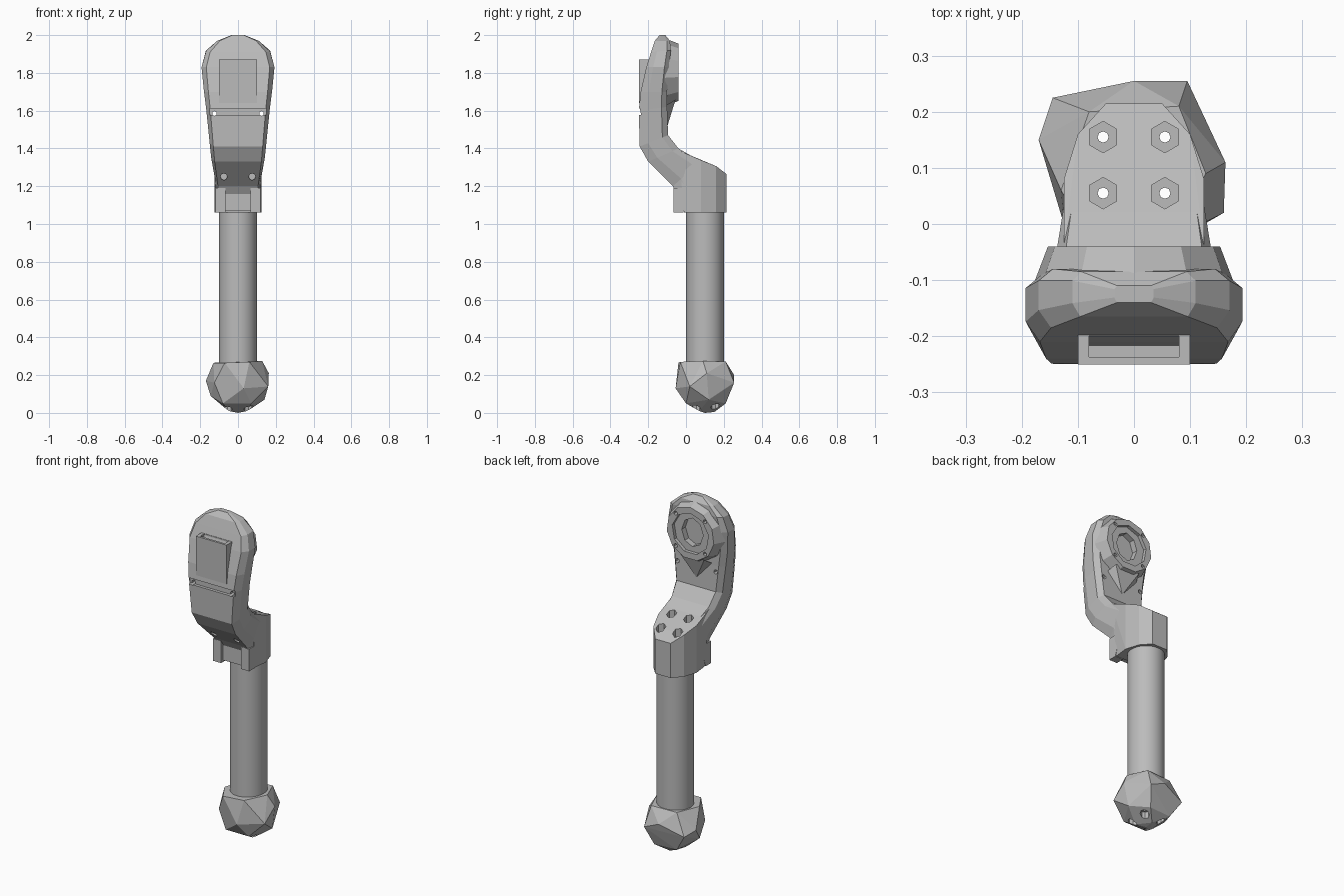
import bpy, bmesh, math
from mathutils import Matrix, Vector

if "Cube" in bpy.data.objects:
    bpy.data.objects.remove(bpy.data.objects["Cube"])

grey = bpy.data.materials.new("plain grey")
grey.use_nodes = True
GREY = (0.5, 0.5, 0.5, 1)
grey.diffuse_color = GREY
grey.node_tree.nodes["Principled BSDF"].inputs["Base Color"].default_value = GREY


def make(name, bm):
    bmesh.ops.recalc_face_normals(bm, faces=bm.faces)
    mesh = bpy.data.meshes.new(name)
    bm.to_mesh(mesh)
    bm.free()
    mesh.materials.append(grey)
    ob = bpy.data.objects.new(name, mesh)
    bpy.context.collection.objects.link(ob)
    return ob


def hull(name, points):
    bm = bmesh.new()
    for p in points:
        bm.verts.new(p)
    res = bmesh.ops.convex_hull(bm, input=bm.verts)
    loose = {v for v in res["geom_interior"] if isinstance(v, bmesh.types.BMVert)}
    bmesh.ops.delete(bm, geom=list(loose), context="VERTS")
    bmesh.ops.dissolve_limit(bm, angle_limit=0.02, verts=bm.verts, edges=bm.edges)
    return make(name, bm)


def box(name, x0, x1, y0, y1, z0, z1):
    return hull(name, [(x, y, z) for x in (x0, x1) for y in (y0, y1) for z in (z0, z1)])


def rod(name, centre, r1, r2, depth, axis="Z", sides=8, stretch=1.0):
    bm = bmesh.new()
    turn = Matrix.Rotation(math.pi / 2, 4, "X") if axis == "Y" else Matrix()
    m = Matrix.Translation(centre) @ turn @ Matrix.Diagonal((1, stretch, 1, 1))
    bmesh.ops.create_cone(bm, cap_ends=True, segments=sides, radius1=r1,
                          radius2=r2, depth=depth, matrix=m)
    return make(name, bm)


def boolean(ob, tools, operation="DIFFERENCE"):
    for tool in tools:
        tool.hide_render = True
        mod = ob.modifiers.new("cut", "BOOLEAN")
        mod.operation, mod.object, mod.solver = operation, tool, "EXACT"
    graph = bpy.context.evaluated_depsgraph_get()
    mesh = bpy.data.meshes.new_from_object(ob.evaluated_get(graph))
    ob.modifiers.clear()
    ob.data = mesh
    for tool in tools:
        bpy.data.objects.remove(tool)


# Curved arm: sections of front y, front z, back y, back z, half width
sections = [
    (-0.01, 1.10, 0.12, 1.20, 0.118),
    (-0.07, 1.20, 0.08, 1.33, 0.122),
    (-0.20, 1.33, -0.04, 1.40, 0.142),
    (-0.245, 1.41, -0.095, 1.47, 0.15),
    (-0.25, 1.60, -0.10, 1.62, 0.168),
    (-0.24, 1.70, -0.10, 1.70, 0.18),
    (-0.21, 1.83, -0.09, 1.83, 0.193),
    (-0.185, 1.91, -0.08, 1.92, 0.17),
    (-0.165, 1.97, -0.085, 1.97, 0.11),
    (-0.14, 2.00, -0.11, 2.00, 0.035),
]
bm = bmesh.new()
rings = []
for yf, zf, yb, zb, w in sections:
    front, back = Vector((0, yf, zf)), Vector((0, yb, zb))
    half = [(0.87, 0), (1, 0.3), (1, 0.8), (0.85, 1)]
    ring = [(w * s, t) for s, t in half] + [(-w * s, t) for s, t in reversed(half)]
    rings.append([bm.verts.new(front.lerp(back, t) + Vector((x, 0, 0))) for x, t in ring])
for a, b in zip(rings, rings[1:]):
    for i in range(8):
        j = (i + 1) % 8
        bm.faces.new((a[i], a[j], b[j], b[i]))
bm.faces.new(rings[0])
bm.faces.new(rings[-1])
arm = make("curved_arm", bm)

# Socket that grips the shaft, with a sloping top
outline = [(0.115, -0.01), (0.125, 0.08), (0.10, 0.16), (0.05, 0.215)]
points = []
for s in (-1, 1):
    for x, y in outline:
        points += [(s * x, y, 1.06), (s * x, y, 1.37 - 0.4 * max(y, 0) - (0.02 if y > 0.2 else 0))]
    points.append((s * 0.125, -0.04, 1.39))
socket = hull("socket", points)
boolean(arm, [socket], "UNION")

# Bolt holes, slot and small screws in the arm
bolts = [(s * 0.055, y) for s in (-1, 1) for y in (0.055, 0.155)]
cutters = [box("slot", -0.15, 0.15, -0.3, -0.232, 1.577, 1.612)]
for x, y in bolts:
    cutters.append(rod("counterbore", (x, y, 1.40), 0.028, 0.028, 0.26, sides=6))
    cutters.append(rod("bolt_hole", (x, y, 1.2), 0.01, 0.01, 0.5))
for s in (-1, 1):
    cutters.append(rod("slot_hole", (s * 0.125, -0.17, 1.585), 0.013, 0.013, 0.4, "Y", 6))
    cutters.append(rod("screw_hole", (s * 0.075, -0.13, 1.25), 0.018, 0.018, 0.08, "Y"))
boolean(arm, cutters)

# Front lugs beside a recessed web below the arm
for side, s in (("left", 1), ("right", -1)):
    hull(side + "_front_lug", [(s * x, y, z) for x in (0.065, 0.118)
                               for y, z in ((-0.065, 1.06), (-0.015, 1.06),
                                            (-0.065, 1.19), (0.03, 1.19))])
box("lug_web", -0.07, 0.07, -0.045, -0.012, 1.07, 1.19)

# Flat front plate standing proud of the sloping head
plate = box("front_plate", -0.10, 0.10, -0.25, -0.17, 1.64, 1.87)
boolean(plate, [box("plate_slot", -0.08, 0.08, -0.237, -0.20, 1.80, 1.9)])

# Joint hub on the back of the head
hub = rod("joint_hub", (0, -0.075, 1.80), 0.182, 0.155, 0.07, "Y", 11)
hub.data.transform(Matrix.Rotation(math.pi, 4, "Z"))
hub.data.transform(Matrix.Translation((0, -0.15, 0)))
cuts = [rod("hub_recess", (0, -0.04, 1.80), 0.12, 0.12, 0.04, "Y", 9),
        rod("hub_bore", (0, -0.04, 1.80), 0.07, 0.07, 0.11, "Y", 8, 1.2)]
for i in range(4):
    a = math.pi * (0.25 + i / 2)
    cuts.append(rod("hub_screw", (0.135 * math.cos(a), -0.04, 1.80 + 0.135 * math.sin(a)),
                    0.012, 0.012, 0.05, "Y", 6))
boolean(hub, cuts)
boolean(arm, [rod("head_bore", (0, -0.09, 1.80), 0.07, 0.07, 0.09, "Y", 8, 1.2)])

# Pointed rib on the back of the arm under the hub
hull("back_rib", [(-0.10, -0.102, 1.63), (0.10, -0.102, 1.63), (0, -0.098, 1.52),
                  (-0.08, -0.055, 1.66), (0.08, -0.055, 1.66)])

# Straight shaft
shaft = rod("shaft", (0, 0.1, 0.65), 0.1, 0.1, 0.84, sides=48)
boolean(shaft, [rod("shaft_bore", (x, y, 0.65), 0.01, 0.01, 1.0) for x, y in bolts])
bpy.context.view_layer.objects.active = shaft
shaft.select_set(True)
bpy.ops.object.shade_smooth_by_angle(angle=math.radians(30))
shaft.select_set(False)

# Faceted ball foot
foot = hull("ball_foot", [
    (-0.13, 0.06, 0.265), (-0.08, 0.20, 0.27), (0.08, 0.21, 0.272),
    (0.128, 0.09, 0.275), (0.06, -0.03, 0.27), (-0.07, -0.04, 0.265),
    (-0.17, 0.15, 0.17), (-0.145, 0.225, 0.15), (0, 0.255, 0.20),
    (0.095, 0.255, 0.16), (0.163, 0.11, 0.21), (0.16, 0.02, 0.14),
    (0.03, -0.055, 0.13), (-0.125, 0.0, 0.16), (-0.145, 0.08, 0.09),
    (-0.08, 0.0, 0.05), (0.07, 0.0, 0.05), (0.14, 0.12, 0.07),
    (0.06, 0.21, 0.05), (-0.08, 0.20, 0.05), (-0.05, 0.07, 0.01),
    (0.05, 0.07, 0.01), (0, 0.15, 0.005), (0, 0.10, 0.0)])
cutters = []
for x, y in bolts:
    cutters.append(rod("foot_bore", (x, y, 0.15), 0.01, 0.01, 0.5))
    cutters.append(rod("foot_counterbore", (x, y, 0.0), 0.025, 0.025, 0.12))
boolean(foot, cutters)
